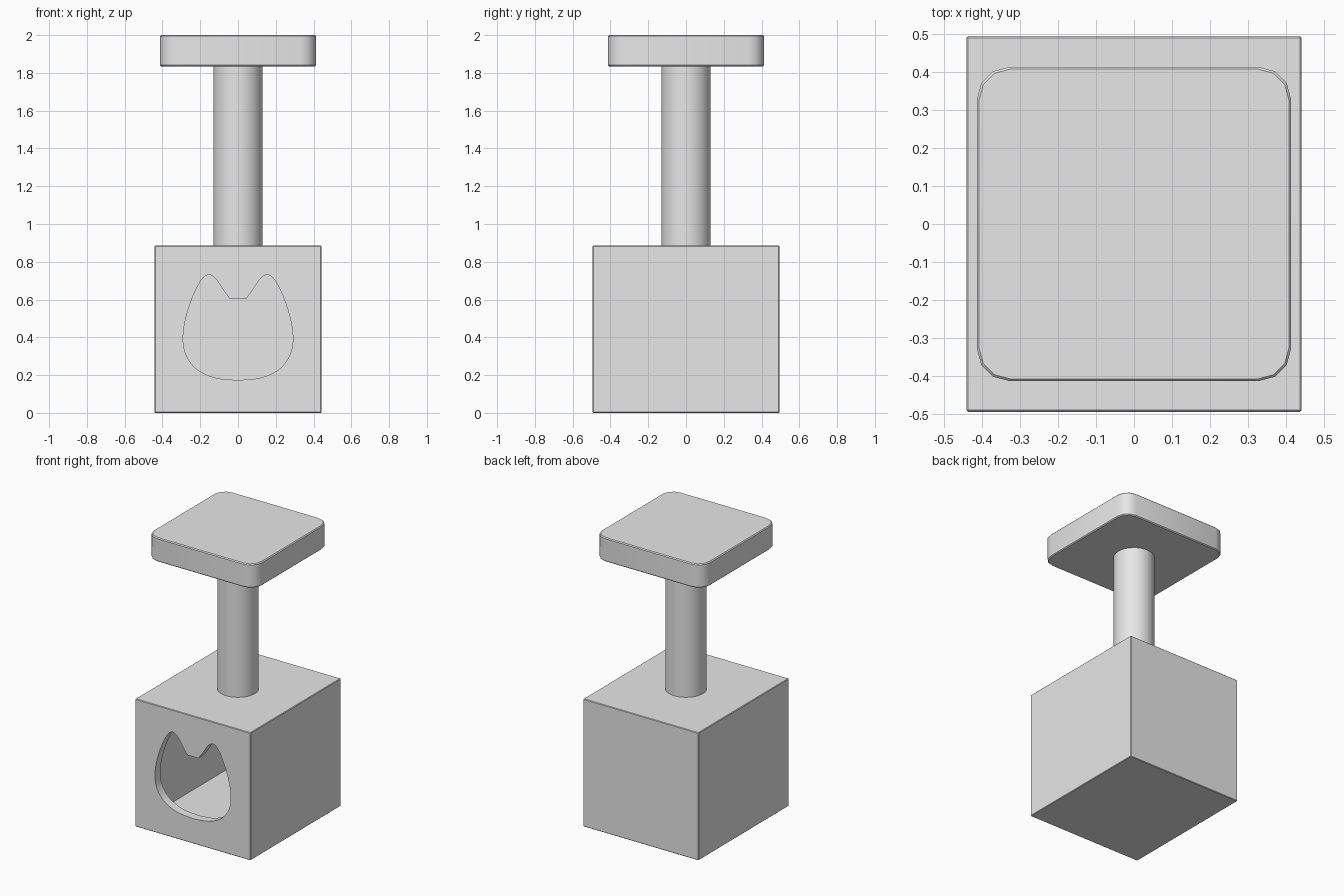
import bpy
import bmesh
import math
from mathutils import Vector

cube = bpy.data.objects.get("Cube")
if cube:
    bpy.data.objects.remove(cube, do_unlink=True)

grey = bpy.data.materials.new("plain grey")
grey.use_nodes = True
grey.diffuse_color = (0.8, 0.8, 0.8, 1)
grey.node_tree.nodes["Principled BSDF"].inputs["Base Color"].default_value = (0.8, 0.8, 0.8, 1)


def activate(obj):
    bpy.ops.object.select_all(action='DESELECT')
    obj.select_set(True)
    bpy.context.view_layer.objects.active = obj


def box(name, size, center):
    bpy.ops.mesh.primitive_cube_add(size=1, location=center)
    obj = bpy.context.object
    obj.name = name
    obj.scale = size
    bpy.ops.object.transform_apply(location=False, rotation=False, scale=True)
    obj.data.materials.append(grey)
    return obj


def bevel(obj, width, segments, vertical_only=False):
    bm = bmesh.new()
    bm.from_mesh(obj.data)
    if vertical_only:
        edges = [e for e in bm.edges
                 if abs(e.verts[0].co.z - e.verts[1].co.z) > 0.01]
    else:
        edges = [e for e in bm.edges if e.calc_face_angle() > math.radians(60)]
    bmesh.ops.bevel(bm, geom=edges, offset=width, segments=segments,
                    profile=0.5, affect='EDGES', clamp_overlap=True)
    bm.to_mesh(obj.data)
    bm.free()


def cut(obj, cutter):
    cutter.hide_render = True
    activate(obj)
    mod = obj.modifiers.new("cut", 'BOOLEAN')
    mod.operation = 'DIFFERENCE'
    mod.solver = 'EXACT'
    mod.object = cutter
    bpy.ops.object.modifier_apply(modifier=mod.name)
    bpy.data.objects.remove(cutter, do_unlink=True)


def smooth(obj, degrees):
    activate(obj)
    bpy.ops.object.shade_smooth_by_angle(angle=math.radians(degrees))


def spline(points, steps=4):
    """Smooth path through the points."""
    pts = [Vector(p) for p in points]
    ext = [pts[0] * 2 - pts[1]] + pts + [pts[-1] * 2 - pts[-2]]
    out = []
    for a, b, c, d in zip(ext, ext[1:], ext[2:], ext[3:]):
        for i in range(steps):
            t = i / steps
            out.append(0.5 * (2 * b + (c - a) * t + (2 * a - 5 * b + 4 * c - d) * t**2
                              + (3 * b - a - 3 * c + d) * t**3))
    return out + [pts[-1]]


# Hollow house with a closed floor, roof and back
W, D, H, WALL = 0.884, 0.99, 0.885, 0.06
house = box("house_box", (W, D, H), (0, 0, H / 2))
bevel(house, 0.004, 1)
cut(house, box("cavity_cutter", (W - 2 * WALL, D - 2 * WALL, H - 2 * WALL), (0, 0, H / 2)))

# Doorway shaped like a head with two ears, mirrored from one half
half = spline([(0.043, 0.602), (0.08, 0.655), (0.118, 0.71), (0.155, 0.731), (0.193, 0.705),
               (0.235, 0.625), (0.27, 0.525), (0.288, 0.435), (0.288, 0.355),
               (0.265, 0.288), (0.213, 0.228), (0.12, 0.186), (0, 0.173)])
outline = half + [Vector((-p.x, p.y)) for p in reversed(half[:-1])]
bm = bmesh.new()
face = bm.faces.new([bm.verts.new((p.x, -D / 2 - 0.1, p.y)) for p in outline])
moved = bmesh.ops.extrude_face_region(bm, geom=[face])["geom"]
bmesh.ops.translate(bm, vec=(0, 0.1 + WALL + 0.1, 0),
                    verts=[g for g in moved if isinstance(g, bmesh.types.BMVert)])
bmesh.ops.recalc_face_normals(bm, faces=bm.faces)
mesh = bpy.data.meshes.new("doorway_cutter")
bm.to_mesh(mesh)
bm.free()
mesh.materials.append(grey)
door = bpy.data.objects.new("doorway_cutter", mesh)
bpy.context.collection.objects.link(door)
cut(house, door)
smooth(house, 30)

# Round post between the house and the perch
bpy.ops.mesh.primitive_cylinder_add(vertices=32, radius=0.13, depth=0.97,
                                    location=(0, 0, 1.36))
post = bpy.context.object
post.name = "post"
post.data.materials.append(grey)
smooth(post, 30)

# Perch with rounded corners and a softened rim
perch = box("perch", (0.828, 0.828, 0.165), (0, 0, 1.9175))
bevel(perch, 0.085, 3, vertical_only=True)
bevel(perch, 0.006, 1)
smooth(perch, 40)
